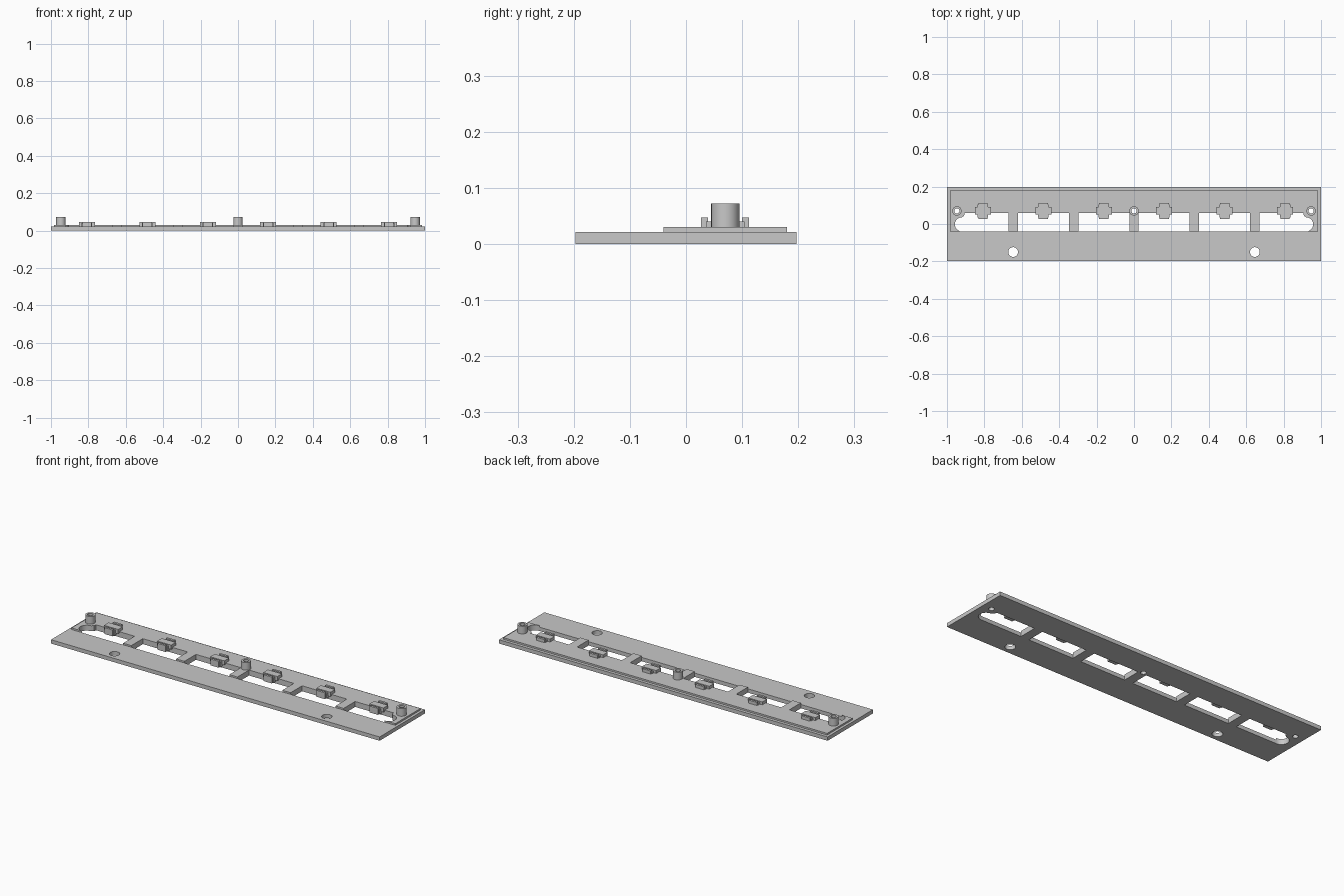
import bpy, bmesh
from math import cos, sin, pi, radians

cube = bpy.data.objects.get("Cube")
if cube:
    bpy.data.objects.remove(cube, do_unlink=True)

grey = bpy.data.materials.new("plain grey")
grey.use_nodes = True
grey.diffuse_color = (0.58, 0.58, 0.58, 1)
grey.node_tree.nodes["Principled BSDF"].inputs["Base Color"].default_value = (0.58, 0.58, 0.58, 1)

FRONT, BACK = -0.04, 0.06      # window edges in y
POST_Y = 0.07
PITCH, RIB = 0.323, 0.025      # rib spacing and half width


def circle(x, y, r, n=32):
    return [(x + r * cos(2 * pi * i / n), y + r * sin(2 * pi * i / n)) for i in range(n)]


def rect(x0, x1, y0, y1):
    return [(x0, y0), (x1, y0), (x1, y1), (x0, y1)]


def slab(name, loops, z0, z1):
    """Extrude a flat outline with holes between two heights."""
    curve = bpy.data.curves.new(name, 'CURVE')
    curve.dimensions = '2D'
    curve.fill_mode = 'BOTH'
    curve.extrude = (z1 - z0) / 2
    for loop in loops:
        s = curve.splines.new('POLY')
        s.points.add(len(loop) - 1)
        for p, (x, y) in zip(s.points, loop):
            p.co = (x, y, 0, 1)
        s.use_cyclic_u = True
    ob = bpy.data.objects.new(name, curve)
    bpy.context.collection.objects.link(ob)
    bpy.ops.object.select_all(action='DESELECT')
    ob.select_set(True)
    bpy.context.view_layer.objects.active = ob
    bpy.ops.object.convert(target='MESH')
    ob = bpy.context.object
    ob.name = name
    bm = bmesh.new()
    bm.from_mesh(ob.data)
    bmesh.ops.remove_doubles(bm, verts=bm.verts, dist=1e-5)
    bmesh.ops.translate(bm, verts=bm.verts, vec=(0, 0, (z0 + z1) / 2))
    bmesh.ops.recalc_face_normals(bm, faces=bm.faces)
    bm.to_mesh(ob.data)
    bm.free()
    ob.data.materials.clear()
    ob.data.materials.append(grey)
    bpy.ops.object.shade_smooth_by_angle(angle=radians(30))
    return ob


def box(bm, x0, x1, y0, y1, z0, z1):
    verts = bmesh.ops.create_cube(bm, size=1)["verts"]
    bmesh.ops.scale(bm, verts=verts, vec=(x1 - x0, y1 - y0, z1 - z0))
    bmesh.ops.translate(bm, verts=verts, vec=((x0 + x1) / 2, (y0 + y1) / 2, (z0 + z1) / 2))


# Window outlines, each running from front left over the back to front right
lobe = [(-0.92 + 0.038 * cos(a), 0.038 * sin(a) - 0.002)
        for a in [-pi / 2 - pi * i / 14 for i in range(15)]]
lobe[0] = (-0.92, FRONT)
first = lobe + [(-0.908, 0.045), (-0.905, BACK), (-2 * PITCH - RIB, BACK), (-2 * PITCH - RIB, FRONT)]
windows = [first]
for i in range(-2, 2):
    a, b = i * PITCH + RIB, (i + 1) * PITCH - RIB
    windows.append([(a, FRONT), (a, BACK), (b, BACK), (b, FRONT)])
windows.append([(-x, y) for x, y in reversed(first)])

post_xs = (-0.947, 0, 0.947)
post_holes = [circle(x, POST_Y, 0.014) for x in post_xs]
screw_holes = [circle(x, -0.15, 0.026) for x in (-2 * PITCH, 2 * PITCH)]

# Base plate with windows and holes
slab("base_plate", [rect(-1, 1, -0.197, 0.197)] + windows + post_holes + screw_holes, 0, 0.021)

# Raised comb: back strip with ribs between the windows
comb = [(-0.985, FRONT)] + [p for w in windows for p in w]
comb += [(0.985, FRONT), (0.985, 0.18), (-0.985, 0.18)]
slab("raised_comb", [comb] + post_holes, 0.021, 0.03)

# Hollow posts
for x, side in zip(post_xs, ("right", "middle", "left")):
    slab("post_" + side, [circle(x, POST_Y, 0.025), circle(x, POST_Y, 0.014)], 0.03, 0.072)

# Clips, one per window on its back edge
for i in range(6):
    x = (i - 2.5) * PITCH
    bm = bmesh.new()
    box(bm, x - 0.043, x + 0.043, 0.05, 0.09, 0.022, 0.046)
    box(bm, x - 0.028, x + 0.028, 0.036, 0.104, 0.012, 0.04)
    for y in (0.027, 0.1):
        box(bm, x - 0.025, x + 0.025, y, y + 0.012, 0.012, 0.047)
    mesh = bpy.data.meshes.new("clip")
    bm.to_mesh(mesh)
    bm.free()
    mesh.materials.append(grey)
    bpy.context.collection.objects.link(bpy.data.objects.new(f"clip_{i + 1}", mesh))
